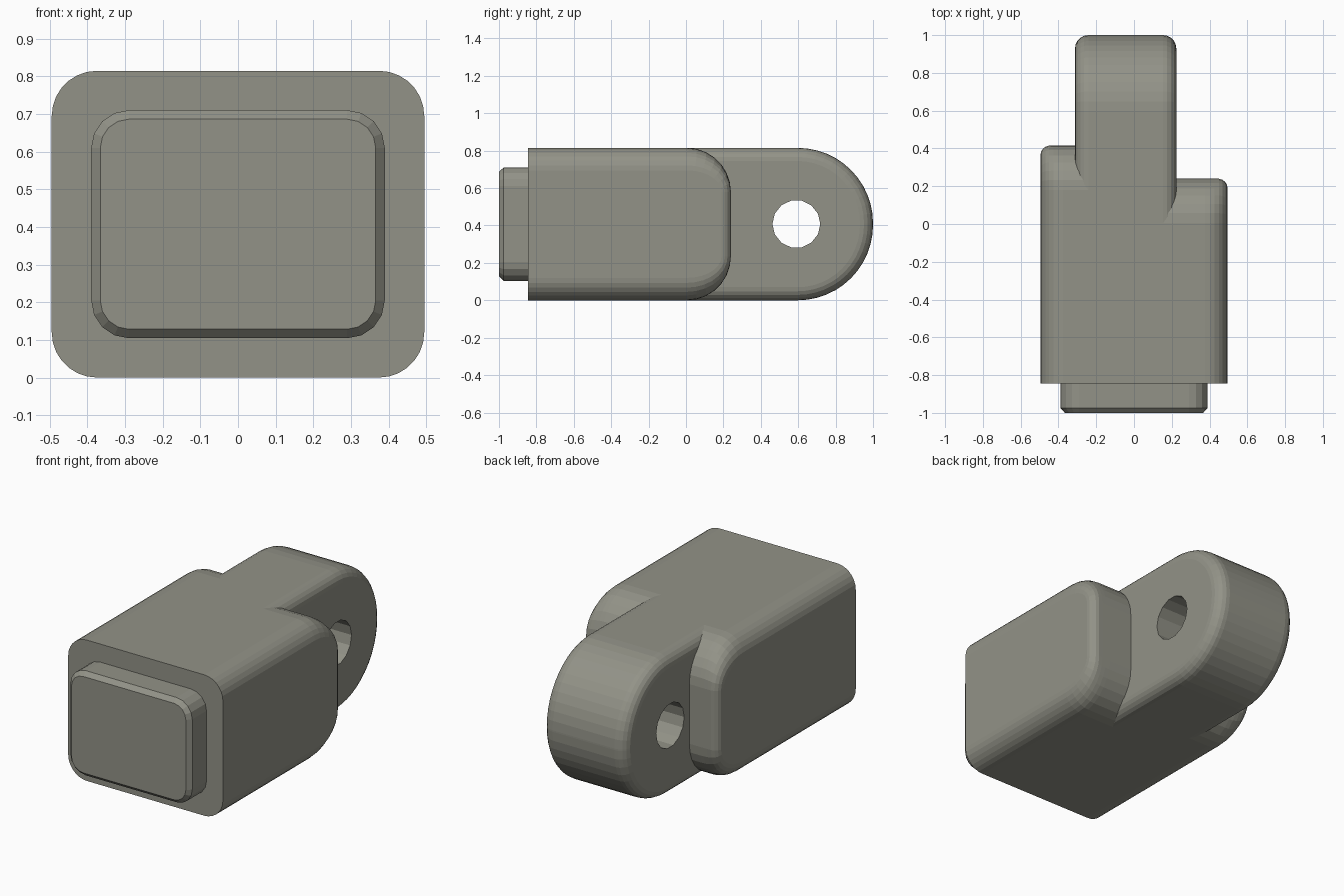
import bpy, bmesh
from math import sin, cos, pi, sqrt

if "Cube" in bpy.data.objects:
    bpy.data.objects.remove(bpy.data.objects["Cube"])

H = 0.815          # overall height
ZC = H / 2

# Dark warm grey for every part
grey = bpy.data.materials.new("dark_grey")
grey.diffuse_color = (0.29, 0.29, 0.245, 1)
grey.use_nodes = True
grey.node_tree.nodes["Principled BSDF"].inputs["Base Color"].default_value = grey.diffuse_color


def loft(name, rings):
    """Closed flat-shaded solid through matching rings of points."""
    bm = bmesh.new()
    rows = [[bm.verts.new(p) for p in ring] for ring in rings]
    n = len(rows[0])
    for a, b in zip(rows, rows[1:]):
        for i in range(n):
            j = (i + 1) % n
            bm.faces.new((a[i], a[j], b[j], b[i]))
    bm.faces.new(rows[0])
    bm.faces.new(rows[-1])
    bmesh.ops.recalc_face_normals(bm, faces=bm.faces)
    mesh = bpy.data.meshes.new(name)
    bm.to_mesh(mesh)
    bm.free()
    mesh.materials.append(grey)
    ob = bpy.data.objects.new(name, mesh)
    bpy.context.collection.objects.link(ob)
    return ob


def drop(d, r):
    """Inset of a fillet of radius r at depth d from the side."""
    return 0.0 if d >= r else r - sqrt(max(0.0, r * r - (r - d) ** 2))


def section(x, y0, y1, rad, dz, de, seg):
    """YZ outline at x: square at y0, rounded at y1, inset by dz and de."""
    pts = [(x, y0, H - dz), (x, y0, dz)]
    for sign, start in ((-1, -pi / 2), (1, 0)):
        for i in range(seg + 1):
            a = start + i * pi / 2 / seg
            pts.append((x, y1 - rad + (rad - de) * cos(a),
                        ZC + sign * (ZC - rad) + (rad - dz) * sin(a)))
    return pts


def boolean(ob, other, operation):
    mod = ob.modifiers.new(operation.title(), 'BOOLEAN')
    mod.operation, mod.object, mod.solver = operation, other, 'EXACT'
    bpy.context.view_layer.objects.active = ob
    bpy.ops.object.modifier_apply(modifier=mod.name)
    bpy.data.objects.remove(other)


# Body: left shoulder reaches further back than the right one
W = 0.495
depths = [0.12 * (1 - cos(i * pi / 14)) for i in range(8)]


def shoulder(side, y1):
    return [section(side * (W - d), -0.845, y1, 0.235,
                    drop(d, 0.12), drop(d, 0.05), 7) for d in depths]


left = shoulder(-1, 0.415) + [section(-0.1, -0.845, 0.415, 0.235, 0, 0, 7)]
right = shoulder(1, 0.24) + [section(0.05, -0.845, 0.24, 0.235, 0, 0, 7)]
body = loft("body", left + right[::-1])

# Tongue: round-ended lug with filleted rims
R = 0.07
X0, X1 = -0.312, 0.224
rim = [R * (1 - cos(i * pi / 10)) for i in range(6)]
rows = [(X0 + d, drop(d, R)) for d in rim] + [(X1 - d, drop(d, R)) for d in rim[::-1]]
tongue = loft("tongue", [section(x, -0.15, 1.0, 0.403, e, e, 12) for x, e in rows])

# Pin hole through the tongue
N = 14
hole = loft("hole_cutter", [[(x, 0.59 + 0.128 * cos(2 * pi * i / N),
                              0.408 + 0.128 * sin(2 * pi * i / N))
                             for i in range(N)] for x in (-0.7, 0.7)])
hole.hide_render = True
boolean(tongue, hole, 'DIFFERENCE')
boolean(body, tongue, 'UNION')


# Plug: rounded block with a chamfered front
def plug_ring(y, inset):
    r, hx, hz = 0.1, 0.39, 0.303
    pts = []
    for q, (sx, sz) in enumerate(((1, 1), (-1, 1), (-1, -1), (1, -1))):
        for i in range(5):
            a = (q + i / 4) * pi / 2
            pts.append((sx * (hx - r) + (r - inset) * cos(a), y,
                        ZC + sz * (hz - r) + (r - inset) * sin(a)))
    return pts


loft("plug", [plug_ring(-0.82, 0), plug_ring(-0.975, 0), plug_ring(-1.0, 0.024)])
